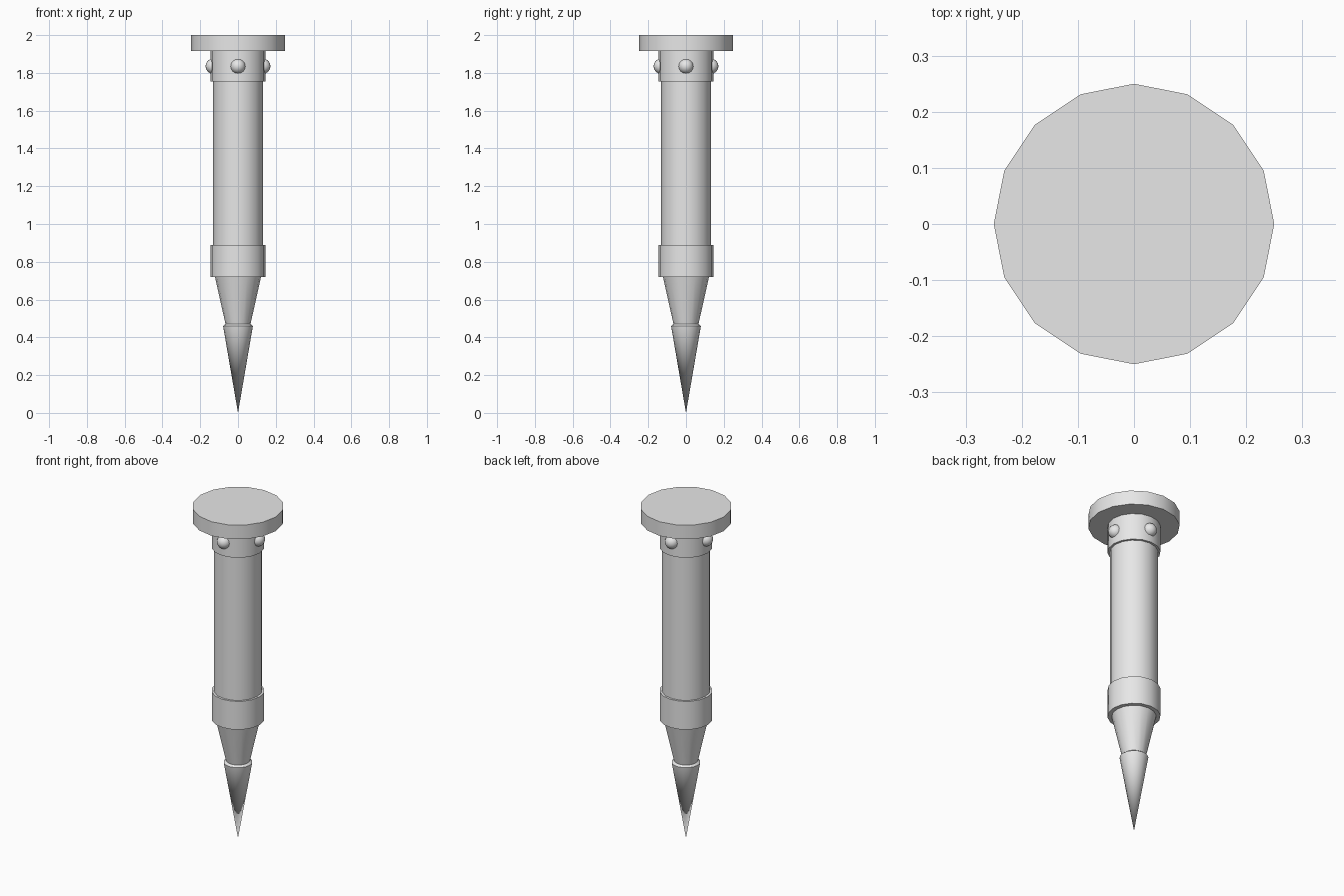
import bpy
import bmesh
import math
from mathutils import Matrix, Vector

cube = bpy.data.objects.get("Cube")
if cube:
    bpy.data.objects.remove(cube, do_unlink=True)

SIDES = 16

# Single plain metal colour
metal = bpy.data.materials.new("grey metal")
metal.use_nodes = True
metal.diffuse_color = (0.8, 0.8, 0.8, 1)
metal.node_tree.nodes["Principled BSDF"].inputs["Base Color"].default_value = (0.8, 0.8, 0.8, 1)


def finish(name, bm):
    bmesh.ops.recalc_face_normals(bm, faces=bm.faces[:])
    mesh = bpy.data.meshes.new(name)
    bm.to_mesh(mesh)
    bm.free()
    mesh.materials.append(metal)
    obj = bpy.data.objects.new(name, mesh)
    bpy.context.collection.objects.link(obj)
    bpy.ops.object.select_all(action='DESELECT')
    obj.select_set(True)
    bpy.context.view_layer.objects.active = obj
    bpy.ops.object.shade_smooth_by_angle(angle=math.radians(35))
    return obj


def turned(name, profile):
    """Closed solid of revolution from (radius, z) points, top to bottom."""
    bm = bmesh.new()
    rings = []
    for r, z in profile:
        if r == 0:
            rings.append([bm.verts.new((0, 0, z))])
        else:
            rings.append([bm.verts.new((r * math.cos(a), r * math.sin(a), z))
                          for a in (i * math.tau / SIDES for i in range(SIDES))])
    for upper, lower in zip(rings, rings[1:]):
        for i in range(SIDES):
            j = (i + 1) % SIDES
            if len(lower) == 1:
                bm.faces.new((upper[i], lower[0], upper[j]))
            else:
                bm.faces.new((upper[i], lower[i], lower[j], upper[j]))
    for ring in (rings[0], rings[-1]):
        if len(ring) > 1:
            bm.faces.new(ring)
    return finish(name, bm)


# Body, from the top down
turned("head_disc", [(0.25, 2.0), (0.25, 1.915)])
turned("upper_collar", [(0.145, 1.915), (0.145, 1.755)])
turned("shaft", [(0.132, 1.755), (0.132, 0.89)])
turned("lower_collar", [(0.145, 0.89), (0.145, 0.72)])
turned("taper", [(0.122, 0.72), (0.065, 0.465)])
turned("spike_tip", [(0.066, 0.47), (0.079, 0.46), (0, 0)])

# Four round studs on the upper collar, poles pointing outward
for i, side in enumerate(("left", "back", "right", "front")):
    a = i * math.tau / 4
    out = Vector((math.cos(a), math.sin(a), 0))
    bm = bmesh.new()
    bmesh.ops.create_uvsphere(
        bm, u_segments=16, v_segments=8, radius=0.04,
        matrix=Matrix.Translation(out * 0.132 + Vector((0, 0, 1.835)))
        @ out.to_track_quat('Z', 'Y').to_matrix().to_4x4())
    stud = finish("stud_" + side, bm)
    stud.data.shade_smooth()
